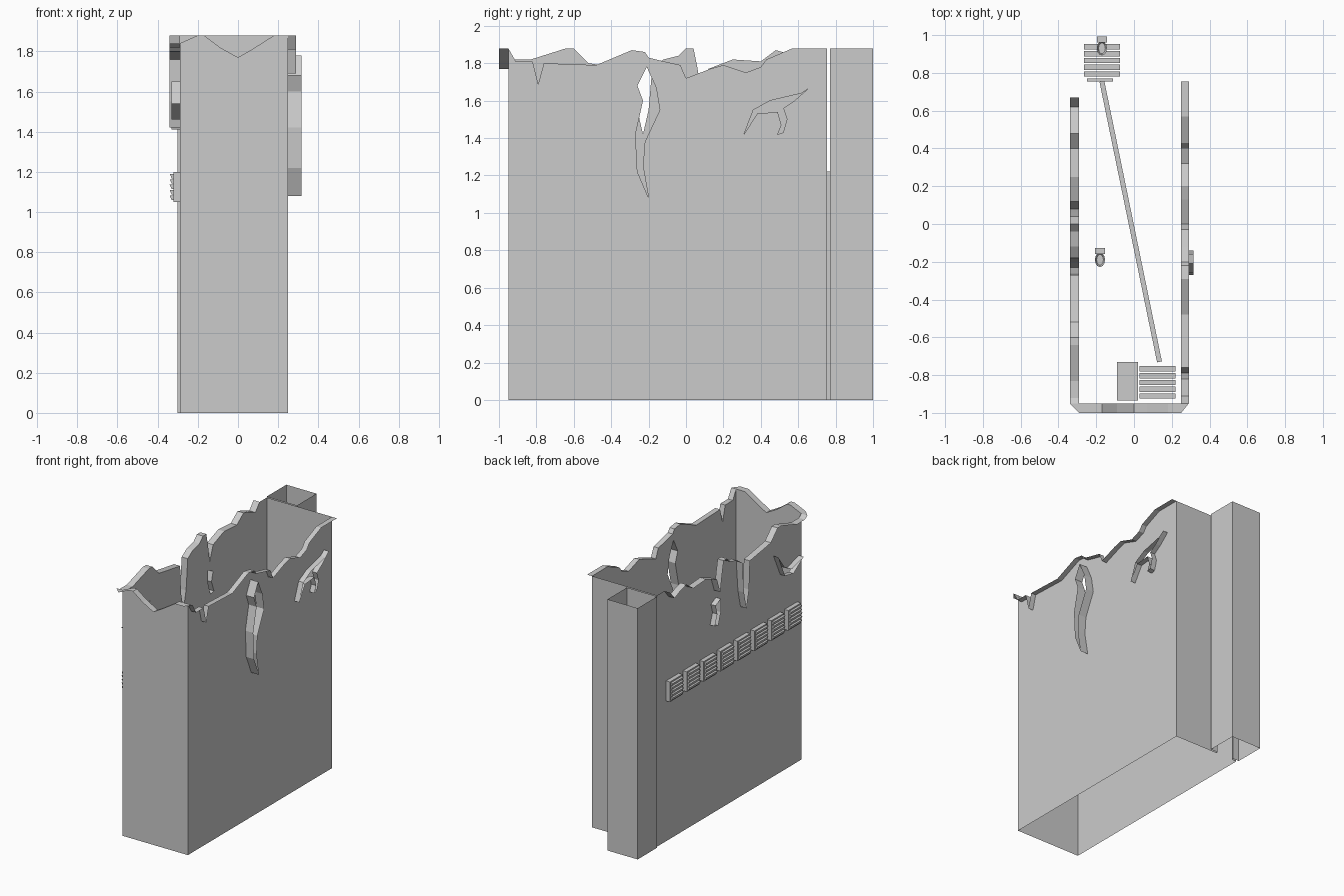
import bpy, bmesh, math
from mathutils import Vector

if "Cube" in bpy.data.objects:
    bpy.data.objects.remove(bpy.data.objects["Cube"])

stone = bpy.data.materials.new("plain_grey")
stone.diffuse_color = (0.6, 0.6, 0.6, 1)
stone.use_nodes = True
stone.node_tree.nodes["Principled BSDF"].inputs["Base Color"].default_value = stone.diffuse_color


def finish(name, bm):
    me = bpy.data.meshes.new(name)
    bm.to_mesh(me)
    bm.free()
    me.materials.append(stone)
    ob = bpy.data.objects.new(name, me)
    bpy.context.collection.objects.link(ob)
    return ob


def box(bm, x0, x1, y0, y1, z0, z1):
    r = bmesh.ops.create_cube(bm, size=1)
    for v in r["verts"]:
        v.co = Vector(((x0 + x1) / 2 + v.co.x * (x1 - x0),
                       (y0 + y1) / 2 + v.co.y * (y1 - y0),
                       (z0 + z1) / 2 + v.co.z * (z1 - z0)))
    return r["verts"]


def wall(name, place, out, outline, top=0, holes=(), depth=0.04):
    """Flat sheet with ragged holes; the first `top` points and the holes get an outward lip."""
    bm = bmesh.new()
    out = Vector(out)
    loops = []
    for pts in (outline, *[h for h, d in holes]):
        vs = [bm.verts.new(place(*p)) for p in pts]
        loops.append(vs)
        for i in range(len(vs)):
            bm.edges.new((vs[i - 1], vs[i]))
    bmesh.ops.triangle_fill(bm, use_beauty=True, use_dissolve=False,
                            edges=bm.edges[:], normal=out)
    bmesh.ops.dissolve_limit(bm, angle_limit=0.001, verts=[], edges=bm.edges[:])

    def lip(pts, d, closed):
        a = [bm.verts.new(place(*p)) for p in pts]
        b = [bm.verts.new(Vector(place(*p)) + out * d) for p in pts]
        for i in range(0 if closed else 1, len(pts)):
            bm.faces.new((a[i - 1], a[i], b[i], b[i - 1]))
    if top:
        lip(outline[:top], depth, False)
    for h, d in holes:
        lip(h, d, True)
    return finish(name, bm)


XL, XR, YF, YB, H = -0.29, 0.25, -0.95, 0.755, 1.88

# right wall: broken top edge, long crack and branching crack
right_top = [(YF, H), (-.91, 1.81), (-.82, 1.81), (-.79, 1.69), (-.76, 1.8), (-.48, 1.79),
             (-.29, 1.87), (-.22, 1.86), (-.2, 1.83), (-.12, 1.81), (-.03, 1.79), (0, 1.72),
             (.13, 1.77), (.2, 1.79), (.32, 1.75), (.4, 1.78), (.43, 1.82), (.57, H), (YB, H)]
long_crack = [(-.21, 1.78), (-.26, 1.68), (-.23, 1.6), (-.27, 1.42), (-.26, 1.22), (-.2, 1.08),
              (-.23, 1.25), (-.22, 1.38), (-.14, 1.55), (-.16, 1.67)]
branch_crack = [(.31, 1.42), (.36, 1.55), (.45, 1.6), (.62, 1.64), (.66, 1.67), (.58, 1.6),
                (.52, 1.56), (.54, 1.5), (.52, 1.43), (.49, 1.42), (.51, 1.47), (.49, 1.54),
                (.38, 1.53)]
wall("right_wall", lambda y, z: (XR, y, z), (1, 0, 0), right_top + [(YB, 0), (YF, 0)],
     len(right_top), [(long_crack, 0.065), (branch_crack, 0.04)])

# left wall
left_top = [(YF, 1.84), (-.92, 1.82), (-.83, 1.82), (-.64, H), (-.6, H), (-.52, 1.8), (-.46, 1.79),
            (-.27, 1.76), (-.26, 1.55), (-.23, 1.42), (-.2, 1.55), (-.18, 1.78), (-.12, 1.82),
            (-.04, 1.84), (0, H), (.04, H), (.06, 1.78), (.08, 1.66), (.12, 1.77), (.25, 1.82),
            (.4, 1.81), (.48, 1.87), (.55, 1.85), (.62, 1.82), (.67, H), (YB, H)]
small_hole = [(.06, 1.6), (.12, 1.57), (.1, 1.5), (.13, 1.42), (.09, 1.41), (.06, 1.5)]
vee_crack = [(-.62, 1.65), (-.7, 1.54), (-.78, 1.5), (-.92, 1.54), (-.8, 1.46), (-.7, 1.48)]
wall("left_wall", lambda y, z: (XL, y, z), (-1, 0, 0), left_top + [(YB, 0), (YF, 0)],
     len(left_top) - 1, [(small_hole, 0.04), (vee_crack, 0.04)], 0.05)

# front wall
front_top = [(XL, 1.84), (-.2, H), (-.17, H), (-.09, 1.82), (0, 1.77), (.07, 1.81), (.18, H), (XR, H)]
wall("front_wall", lambda x, z: (x, YF, z), (0, -1, 0), front_top + [(XR, 0), (XL, 0)],
     len(front_top), depth=0.05)

# corner lips
bm = bmesh.new()
for x, s, z, d in ((XL, -1, 1.84, .05), (XR, 1, H, .04)):
    bm.faces.new([bm.verts.new(p) for p in ((x, YF, z), (x + s * d, YF, z), (x, YF - .05, z))])
finish("corner_lips", bm)

# back wall and side shaft, joined by a tall doorway
D0, D1, DH, TL, TR, TY = -.25, -.11, 1.22, -.30, -.05, .77


def door_outline(a, b):
    return [(a, H), (b, H), (b, 0), (D1, 0), (D1, DH), (D0, DH), (D0, 0), (a, 0)]


wall("back_wall", lambda x, z: (x, YB, z), (0, 1, 0), door_outline(XL, XR))
wall("shaft_front", lambda x, z: (x, TY, z), (0, -1, 0), door_outline(TL, TR))
bm = bmesh.new()
path = [(TL, TY), (TL, 1), (TR, 1), (TR, TY)]
lo = [bm.verts.new((x, y, 0)) for x, y in path]
hi = [bm.verts.new((x, y, H)) for x, y in path]
for i in range(3):
    bm.faces.new((lo[i + 1], lo[i], hi[i], hi[i + 1]))
finish("shaft_walls", bm)
bm = bmesh.new()
frame = [(D0, 0), (D0, DH), (D1, DH), (D1, 0)]
for (a, b), (c, d) in zip(frame, frame[1:]):
    bm.faces.new([bm.verts.new(p) for p in ((a, YB, b), (c, YB, d), (c, TY, d), (a, TY, b))])
finish("doorway_lining", bm)

# louvred windows along the left wall
bm = bmesh.new()
for i in range(8):
    y = .65 - i * .2
    box(bm, -.322, XL, y - .15, y, 1.05, 1.2)
    for k in range(5):
        z = 1.06 + k * .027
        for v in box(bm, -.34, -.322, y - .14, y - .01, z, z + .022):
            if v.co.x < -.33 and v.co.z < z + .01:
                v.co.x += .01
finish("louvred_windows", bm)

# slatted platforms
bm = bmesh.new()
for x, y in ((-.265, .78), (.03, -.925)):
    for k in range(5):
        box(bm, x, x + .19, y + k * .036, y + k * .036 + .028, .985, 1.0)
finish("slatted_platforms", bm)

# narrow beam crossing the chasm
bm = bmesh.new()
a, b = Vector((-.17, .755, 0)), Vector((.135, -.73, 0))
side = (b - a).cross(Vector((0, 0, 1))).normalized() * .013
for v in box(bm, -1, 1, 0, 1, .985, 1.0):
    v.co = a.lerp(b, v.co.y) + side * v.co.x + Vector((0, 0, v.co.z))
finish("beam", bm)

# stone block beside the front platform
bm = bmesh.new()
box(bm, -.09, .02, -.935, -.73, .97, 1.02)
finish("stone_block", bm)

# small oval basins with a tank behind
bm = bmesh.new()
for x, y in ((-.18, -.19), (-.17, .93)):
    r = bmesh.ops.create_cone(bm, cap_ends=True, segments=12, radius1=.017, radius2=.027, depth=.05)
    cap = max({f for v in r["verts"] for f in v.link_faces}, key=lambda f: f.calc_center_median().z)
    for v in r["verts"]:
        v.co = Vector((x + v.co.x, y + v.co.y * 1.4, 1.025 + v.co.z))
    bmesh.ops.inset_region(bm, faces=[cap], thickness=.009, depth=0)
    for v in cap.verts:
        v.co.z -= .02
    box(bm, x - .026, x + .026, y + .03, y + .062, 1.02, 1.09)
finish("basins", bm)
